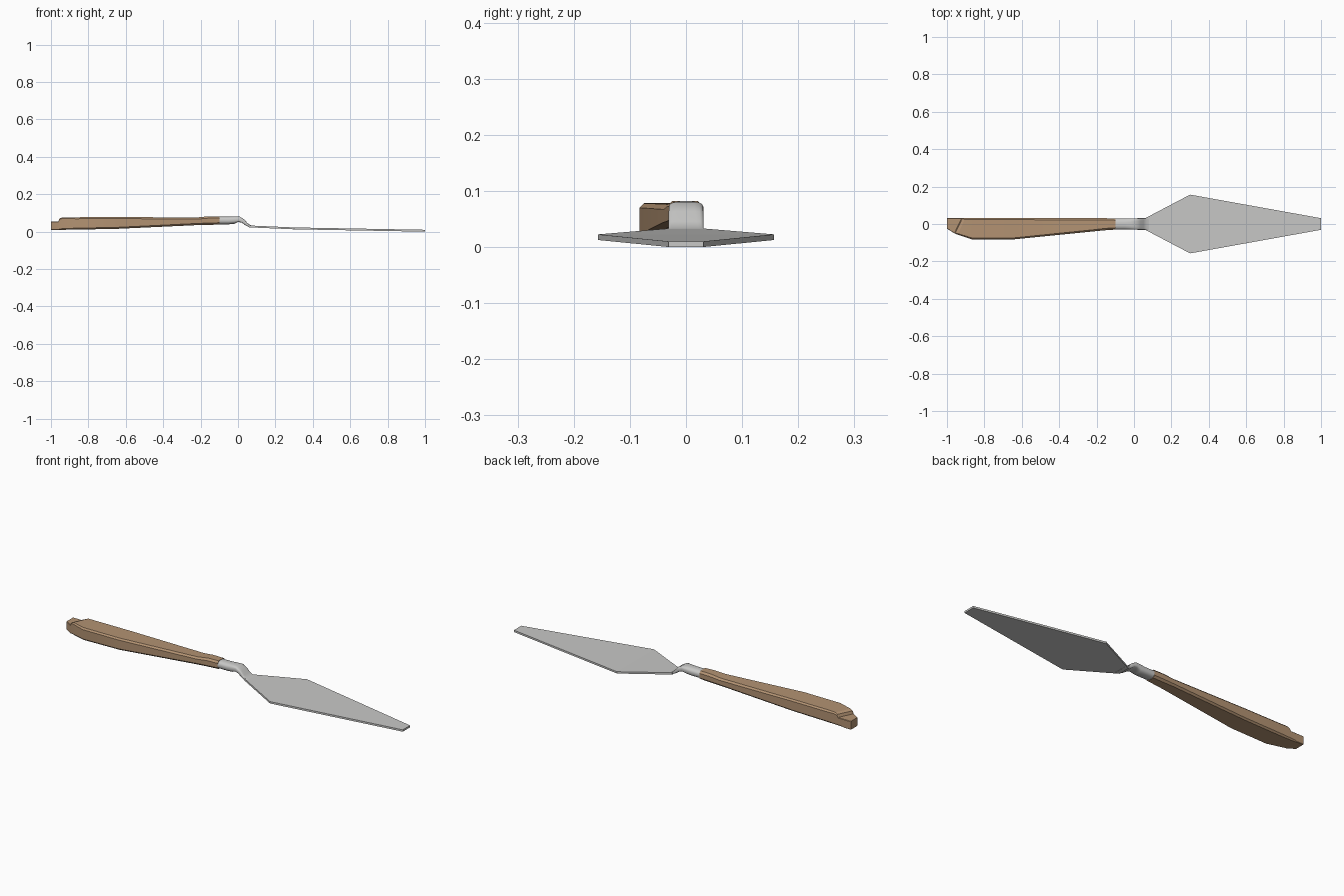
import bpy, bmesh, math

if "Cube" in bpy.data.objects:
    bpy.data.objects.remove(bpy.data.objects["Cube"])


def material(name, rgb):
    m = bpy.data.materials.new(name)
    m.diffuse_color = (*rgb, 1)
    m.use_nodes = True
    m.node_tree.nodes["Principled BSDF"].inputs["Base Color"].default_value = m.diffuse_color
    return m


def loft(name, rings, mat, smooth=None):
    """Skin a list of equal-length point rings and cap both ends."""
    bm = bmesh.new()
    vs = [[bm.verts.new(p) for p in ring] for ring in rings]
    n = len(vs[0])
    for a, b in zip(vs, vs[1:]):
        for i in range(n):
            j = (i + 1) % n
            bm.faces.new((a[i], a[j], b[j], b[i]))
    bm.faces.new(vs[0])
    bm.faces.new(vs[-1])
    bmesh.ops.recalc_face_normals(bm, faces=bm.faces)
    me = bpy.data.meshes.new(name)
    bm.to_mesh(me)
    bm.free()
    me.materials.append(mat)
    ob = bpy.data.objects.new(name, me)
    bpy.context.collection.objects.link(ob)
    if smooth:
        bpy.context.view_layer.objects.active = ob
        ob.select_set(True)
        bpy.ops.object.shade_smooth_by_angle(angle=math.radians(smooth))
        ob.select_set(False)
    return ob


wood = material("wood", (0.45, 0.29, 0.17))
steel = material("steel", (0.58, 0.58, 0.57))

# Handle: chamfered box sections (x, front y, back y, bottom z, top z, chamfer, slant)
handle = [
    (-1.00, -0.025, 0.031, 0.010, 0.055, 0.002, 0),
    (-0.96, -0.050, 0.031, 0.010, 0.055, 0.002, 0.5),
    (-0.955, -0.052, 0.031, 0.010, 0.070, 0.004, 0.5),
    (-0.94, -0.058, 0.031, 0.010, 0.076, 0.006, 0.5),
    (-0.865, -0.083, 0.031, 0.011, 0.077, 0.008, 0),
    (-0.65, -0.083, 0.031, 0.015, 0.078, 0.008, 0),
    (-0.22, -0.040, 0.031, 0.035, 0.076, 0.009, 0),
    (-0.16, -0.034, 0.031, 0.036, 0.082, 0.010, 0),
    (-0.10, -0.030, 0.030, 0.038, 0.082, 0.010, 0),
]


def handle_ring(x, y0, y1, z0, z1, c, slant):
    pts = [(y0 + c, z0), (y1 - c, z0), (y1, z0 + c), (y1, z1 - c),
           (y1 - c, z1), (y0 + c, z1), (y0, z1 - c), (y0, z0 + c)]
    mid = (z0 + z1) / 2
    return [(x + (slant * max(0, y + 0.045) if z > mid else 0), y, z)
            for y, z in pts]


loft("handle", [handle_ring(*s) for s in handle], wood, 20)

# Ferrule and bent neck: (x, z, half width, half height, tilt degrees, squareness)
neck = [
    (-0.11, 0.060, 0.030, 0.021, 0, 0.8),
    (-0.05, 0.060, 0.030, 0.021, 0, 0.8),
    (-0.02, 0.062, 0.030, 0.020, 0, 0.7),
    (0.005, 0.066, 0.031, 0.015, 15, 0.5),
    (0.028, 0.056, 0.031, 0.011, 45, 0.4),
    (0.045, 0.040, 0.031, 0.008, 45, 0.3),
    (0.065, 0.029, 0.031, 0.006, 15, 0.2),
    (0.085, 0.026, 0.038, 0.005, 3, 0.2),
]


def neck_ring(x, z, w, h, tilt, e):
    out = []
    t = math.radians(tilt)
    for i in range(16):
        a = math.tau * (i + 0.5) / 16
        c, s = math.cos(a), math.sin(a)
        y = w * math.copysign(abs(c) ** e, c)
        u = h * math.copysign(abs(s) ** e, s)
        out.append((x + u * math.sin(t), y, z + u * math.cos(t)))
    return out


loft("ferrule_neck", [neck_ring(*s) for s in neck], steel, 40)

# Thin diamond blade: (x, half width, centre z)
blade = [(0.06, 0.031, 0.028), (0.30, 0.157, 0.0175), (1.0, 0.031, 0.005)]
T = 0.005
loft("blade", [[(x, -w, z - T), (x, w, z - T), (x, w, z + T), (x, -w, z + T)]
               for x, w, z in blade], steel)
